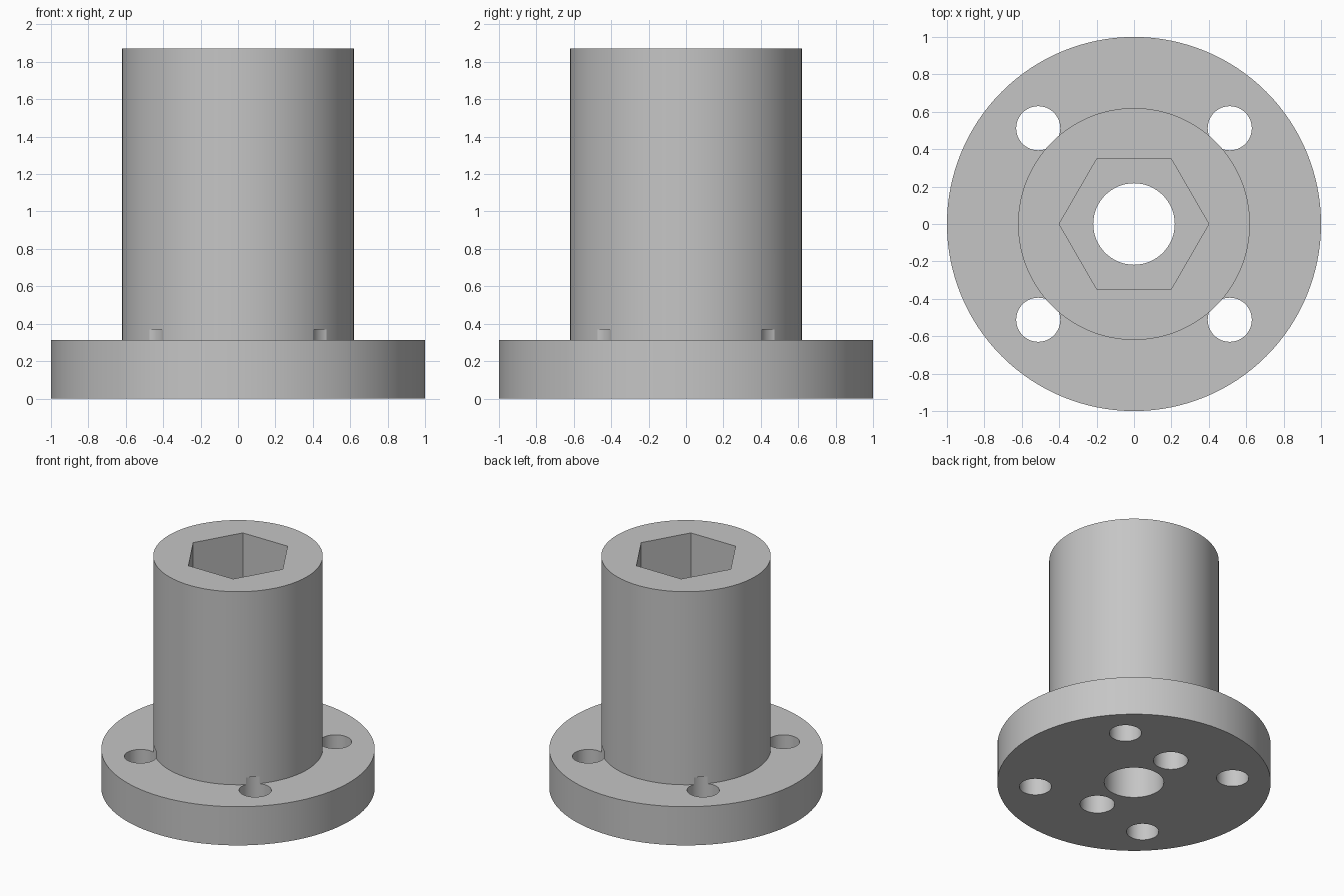
import bpy
import bmesh
from math import cos, sin, pi, radians

default = bpy.data.objects.get("Cube")
if default:
    bpy.data.objects.remove(default, do_unlink=True)

FLANGE_R, FLANGE_H = 1.0, 0.312
SHAFT_R, TOP = 0.62, 1.87

# Plain grey metal
grey = bpy.data.materials.new("grey")
grey.use_nodes = True
colour = (0.56, 0.56, 0.56, 1)
grey.diffuse_color = colour
grey.node_tree.nodes["Principled BSDF"].inputs["Base Color"].default_value = colour


def add_object(name, bm):
    bmesh.ops.recalc_face_normals(bm, faces=bm.faces)
    mesh = bpy.data.meshes.new(name)
    bm.to_mesh(mesh)
    bm.free()
    mesh.materials.append(grey)
    obj = bpy.data.objects.new(name, mesh)
    bpy.context.collection.objects.link(obj)
    return obj


def stack(name, rings, sides, x=0, y=0):
    """Solid of stacked (radius, z) rings, capped at both ends."""
    bm = bmesh.new()
    loops = [[bm.verts.new((x + r * cos(2 * pi * i / sides),
                            y + r * sin(2 * pi * i / sides), z))
              for i in range(sides)] for r, z in rings]
    for low, high in zip(loops, loops[1:]):
        for i in range(sides):
            j = (i + 1) % sides
            bm.faces.new((low[i], low[j], high[j], high[i]))
    bm.faces.new(loops[0][::-1])
    bm.faces.new(loops[-1])
    return add_object(name, bm)


# Round flange with the shaft rising from it
body = stack("flanged_hub", [(FLANGE_R, 0), (FLANGE_R, FLANGE_H),
                             (SHAFT_R, FLANGE_H), (SHAFT_R, TOP)], 128)

# Hexagonal socket from the top, round bore right through
cutters = [
    stack("hex_socket", [(0.4, 0.62), (0.4, TOP + 0.2)], 6),
    stack("centre_bore", [(0.218, -0.2), (0.218, 1.0)], 64),
]
# Four bolt holes, nicking the foot of the shaft
for sx in (-1, 1):
    for sy in (-1, 1):
        cutters.append(stack("bolt_hole", [(0.118, -0.2), (0.118, 0.37)],
                             48, sx * 0.512, sy * 0.512))
# Two blind pin holes in the underside
for sy in (-1, 1):
    cutters.append(stack("pin_hole", [(0.127, -0.2), (0.127, 0.312)],
                         48, 0, sy * 0.417))

for cutter in cutters:
    cutter.hide_render = True
    cut = body.modifiers.new(cutter.name, "BOOLEAN")
    cut.operation = "DIFFERENCE"
    cut.solver = "EXACT"
    cut.object = cutter

# Bake the cuts and discard the cutters
graph = bpy.context.evaluated_depsgraph_get()
finished = bpy.data.meshes.new_from_object(body.evaluated_get(graph))
body.modifiers.clear()
body.data = finished
for cutter in cutters:
    bpy.data.objects.remove(cutter, do_unlink=True)

# Smooth walls, crisp rims
bpy.ops.object.select_all(action="DESELECT")
body.select_set(True)
bpy.context.view_layer.objects.active = body
bpy.ops.object.shade_smooth_by_angle(angle=radians(30))
